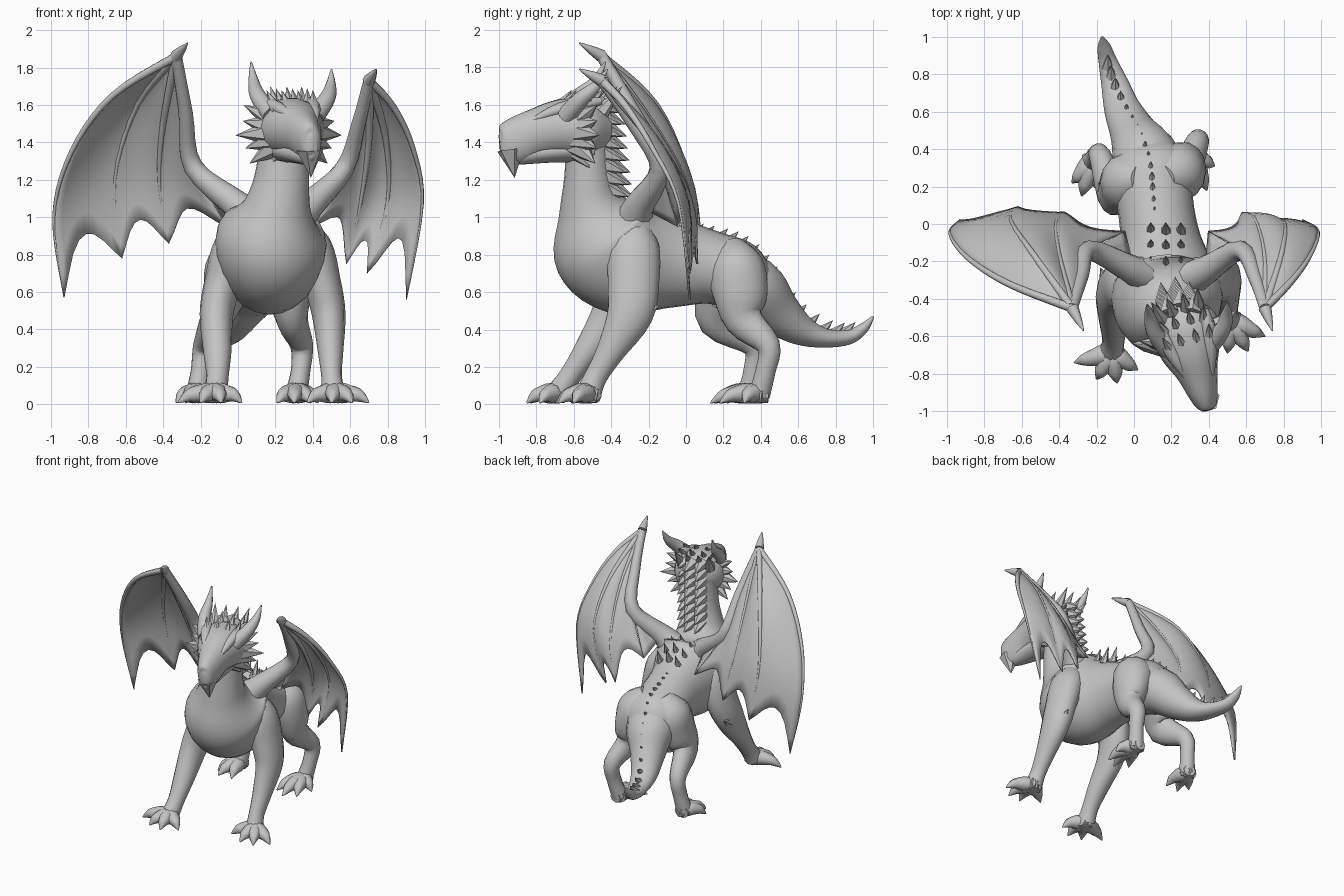
import bpy, bmesh, math
from mathutils import Vector, Matrix

old = bpy.data.objects.get("Cube")
if old:
    bpy.data.objects.remove(old, do_unlink=True)

skin = bpy.data.materials.new("grey_skin")
skin.use_nodes = True
GREY = (0.55, 0.55, 0.55, 1)
skin.diffuse_color = GREY
skin.node_tree.nodes["Principled BSDF"].inputs["Base Color"].default_value = GREY


def finish(name, bm, angle=50):
    """Turn a bmesh into a smooth-shaded object."""
    bmesh.ops.recalc_face_normals(bm, faces=bm.faces)
    mesh = bpy.data.meshes.new(name)
    bm.to_mesh(mesh)
    bm.free()
    for poly in mesh.polygons:
        poly.use_smooth = True
    mesh.set_sharp_from_angle(angle=math.radians(angle))
    mesh.materials.append(skin)
    obj = bpy.data.objects.new(name, mesh)
    bpy.context.collection.objects.link(obj)
    return obj


def along(points, t):
    """Point at t (0 to 1) on a smooth curve through the given points."""
    last = len(points) - 1
    i = min(int(t * last), last - 1)
    u = t * last - i
    a, b, c, d = (Vector(points[max(0, min(last, i + k))]) for k in (-1, 0, 1, 2))
    return b + ((c - a) + ((a * 2 - b * 5 + c * 4 - d) + (b * 3 - a - c * 3 + d) * u) * u) * (u / 2)


def tubes(name, chains, sides=14, steps=4):
    """Loft oval rings along chains of (x, y, z, half width, half depth)."""
    bm = bmesh.new()
    for rows in chains:
        count = steps * (len(rows) - 1)
        path = [along(rows, i / count) for i in range(count + 1)]
        rings = []
        for i, p in enumerate(path):
            centre = Vector(p[:3])
            tangent = Vector(path[min(i + 1, count)][:3]) - Vector(path[max(i - 1, 0)][:3])
            tangent.normalize()
            side = Vector((1, 0, 0))
            side = (side - tangent * side.dot(tangent)).normalized()
            up = tangent.cross(side)
            w, h = max(p[3], 0.003), max(p[4], 0.003)
            ring = []
            for k in range(sides):
                a = math.tau * k / sides
                ring.append(bm.verts.new(centre + side * w * math.cos(a) + up * h * math.sin(a)))
            rings.append(ring)
        for r, s in zip(rings, rings[1:]):
            for k in range(sides):
                n = (k + 1) % sides
                bm.faces.new((r[k], r[n], s[n], s[k]))
        bm.faces.new(rings[0])
        bm.faces.new(rings[-1])
    return finish(name, bm)


def spikes(name, items):
    """Cones given as (base, tip, radius)."""
    bm = bmesh.new()
    for base, tip, radius in items:
        base, tip = Vector(base), Vector(tip)
        turn = (tip - base).to_track_quat("Z", "Y").to_matrix().to_4x4()
        bmesh.ops.create_cone(bm, cap_ends=True, segments=6, radius1=radius, radius2=0,
                              depth=(tip - base).length,
                              matrix=Matrix.Translation((base + tip) / 2) @ turn)
    return finish(name, bm)


def membrane(name, rays, scallop=0.17, sag=0.05, rows=12, cols=8):
    """Skin stretched between neighbouring rays, with scalloped ends."""
    bm = bmesh.new()
    for a, b in zip(rays, rays[1:]):
        grid = []
        for i in range(rows + 1):
            line = []
            for j in range(cols + 1):
                s = j / cols
                arch = 4 * s * (1 - s)
                t = i / rows * (1 - scallop * arch)
                p = along(a, t).lerp(along(b, t), s)
                p.y += sag * arch * t * (1 - t) * 2
                line.append(bm.verts.new(p))
            grid.append(line)
        for r, q in zip(grid, grid[1:]):
            for j in range(cols):
                bm.faces.new((r[j], r[j + 1], q[j + 1], q[j]))
    bmesh.ops.remove_doubles(bm, verts=bm.verts, dist=0.001)
    obj = finish(name, bm)
    solid = obj.modifiers.new("thickness", "SOLIDIFY")
    solid.thickness = 0.012
    solid.offset = 0


# Torso flowing up into the neck, and the tail
tubes("body", [[(.09, .43, .61, .1, .08), (.1, .3, .68, .23, .18), (.11, .14, .73, .205, .195),
                (.14, -.08, .76, .215, .25), (.17, -.3, .8, .28, .33), (.18, -.43, .9, .29, .32),
                (.21, -.5, 1.05, .185, .185), (.235, -.52, 1.22, .145, .13),
                (.25, -.52, 1.45, .13, .12)]], sides=24, steps=5)
tubes("tail", [[(.1, .2, .68, .18, .17), (.06, .36, .62, .18, .17), (0, .48, .5, .13, .13),
                (-.06, .61, .4, .1, .085), (-.1, .74, .355, .075, .052), (-.14, .87, .36, .05, .04),
                (-.16, .95, .41, .035, .028), (-.17, 1, .47, .006, .006)]], sides=18)

# Head, lower jaw and hooked beak
tubes("head", [[(.24, -.42, 1.46, .1, .11), (.27, -.54, 1.47, .185, .165), (.3, -.67, 1.475, .165, .155),
                (.34, -.8, 1.45, .11, .13), (.37, -.9, 1.41, .08, .125),
                (.39, -.965, 1.385, .055, .105), (.395, -.993, 1.38, .025, .06)]], sides=18)
tubes("jaw", [[(.26, -.52, 1.37, .14, .08), (.31, -.72, 1.35, .1, .06), (.36, -.88, 1.33, .06, .05),
               (.38, -.93, 1.32, .03, .035)]])
spikes("beak_tip", [((.385, -.935, 1.36), (.39, -.915, 1.21), .075)])

# Local axes of the turned head
HEAD = Vector((.27, -.55, 1.46))
FORWARD = Vector((.3, -.95, 0)).normalized()
ACROSS = Vector((-FORWARD.y, FORWARD.x, 0))


def on_head(x, f, z):
    return HEAD + ACROSS * x + FORWARD * f + Vector((0, 0, z))


brows, frill, crest = [], [], []
for s in (-1, 1):
    brows.append([(*on_head(s * x, f, z), r, r) for x, f, z, r in
                  ((.06, .3, .06, .01), (.09, .18, .11, .032), (.12, .05, .14, .04), (.13, -.06, .16, .02))])
    for k in range(7):
        a = math.radians(-62 + 19 * k)
        reach = .3 if k % 2 else .265
        c, d = math.cos(a), math.sin(a)
        frill.append((on_head(s * .12 * c, .06, .11 * d), on_head(s * reach * c, 0, .85 * reach * d), .07))
for x in (-.1, -.035, .035, .1):
    for k in range(3):
        f = .13 - .1 * k
        crest.append((on_head(x, f, .1), on_head(x * 1.3, f - .11, .22 + .01 * k), .045))
tubes("brows", brows, sides=8)
spikes("cheek_frill", frill)
spikes("head_crest", crest)
tubes("horns", [[(.41, -.64, 1.54, .055, .055), (.475, -.56, 1.63, .045, .045),
                 (.495, -.48, 1.7, .03, .03), (.5, -.42, 1.79, .004, .004)],
                [(.18, -.67, 1.55, .055, .055), (.11, -.58, 1.64, .045, .045),
                 (.085, -.49, 1.72, .03, .03), (.07, -.43, 1.83, .004, .004)]], sides=10)

# Mane down the back of the neck
mane = []
for k in range(8):
    t = k / 7
    for x in (-.06, 0, .06):
        base = Vector((.25 - .03 * t + x, -.44 + .05 * t - abs(x) * .5, 1.6 - .45 * t))
        mane.append((base, base + Vector((x * .3, .11, -.04)), .055))
spikes("neck_mane", mane)

# Ridge along rump and tail, and short spines between the wings
ridge = [(.11, .05, .92), (.1, .18, .895), (.09, .29, .855), (.06, .4, .755),
         (.02, .49, .625), (-.04, .6, .49), (-.1, .74, .405), (-.14, .86, .395), (-.16, .94, .435)]
spikes("tail_ridge", [(along(ridge, k / 16) - Vector((0, .02, .02)),
                       along(ridge, k / 16) + Vector((0, .045, .045)), .035) for k in range(15)])
spikes("back_spines", [((.17 + x, y, .98 - y * .25 - abs(x) * .4), (.17 + x, y + .05, 1.1 - y * .25 - abs(x) * .4), .03)
                       for y in (-.22, -.13, -.04) for x in (-.08, 0, .08)])

# Legs, with shoulders and thighs tapering into the body
tubes("front_leg_left", [[(.3, -.27, .98, .06, .06), (.39, -.28, .84, .11, .14), (.45, -.28, .65, .1, .14),
                          (.485, -.3, .48, .09, .125), (.495, -.405, .28, .068, .077),
                          (.5, -.48, .15, .055, .062), (.51, -.52, .06, .065, .07)]])
tubes("front_leg_right", [[(.06, -.3, .98, .06, .06), (-.02, -.33, .84, .11, .14), (-.08, -.33, .65, .1, .14),
                           (-.115, -.39, .48, .09, .12), (-.11, -.53, .28, .075, .075),
                           (-.11, -.62, .15, .06, .06), (-.12, -.68, .06, .065, .07)]])
tubes("hind_leg_left", [[(.15, .24, .84, .08, .08), (.22, .27, .73, .15, .15), (.27, .29, .59, .12, .15),
                         (.29, .31, .45, .085, .105), (.34, .44, .315, .062, .065),
                         (.335, .425, .18, .052, .055), (.31, .39, .05, .06, .06)]])
tubes("hind_leg_right", [[(.05, .24, .84, .08, .08), (-.02, .23, .73, .15, .15), (-.07, .2, .59, .12, .15),
                          (-.12, .18, .45, .085, .115), (-.18, .36, .315, .06, .065),
                          (-.2, .36, .18, .052, .055), (-.22, .33, .05, .06, .06)]])
spikes("elbow_spurs", [((.49, -.28, .46), (.5, -.14, .53), .08), ((-.13, -.37, .46), (-.18, -.23, .53), .07)])


def foot(name, x, y, tips):
    """Clawed toes spreading from an ankle, plus a blunt heel."""
    toes = []
    for tx, ty in tips:
        toes.append([(x + (tx - x) * t, y + (ty - y) * t, z, r, r * .95) for t, z, r in
                     ((-.3, .05, .045), (.2, .06, .058), (.6, .052, .042), (.78, .038, .03), (1, .008, .004))])
    tubes(name, toes, sides=8, steps=3)


foot("front_foot_left", .52, -.52, [(.37, -.61), (.5, -.69), (.61, -.68), (.7, -.6)])
foot("front_foot_right", -.12, -.69, [(-.32, -.74), (-.2, -.83), (-.09, -.85), (.02, -.78)])
foot("hind_foot_left", .31, .37, [(.21, .19), (.3, .13), (.39, .18), (.43, .31)])
foot("hind_foot_right", -.22, .33, [(-.33, .22), (-.28, .15), (-.17, .16)])


def wing(side, root, shoulder, forearm, fingers, claw):
    """Arm, finger bones, webbing and wrist claw; forearm runs wrist, middle, elbow, flank."""
    wrist, middle, elbow, flank = forearm
    arm = zip((root, shoulder, elbow, middle, wrist), (.12, .08, .052, .038, .03))
    tubes("wing_arm_" + side, [[(*p, r, r) for p, r in arm]], sides=12)
    rays = [[wrist] + f for f in fingers]
    bones = []
    for ray in rays:
        last = len(ray) - 1
        bones.append([(*p, .024 - .021 * i / last, .024 - .021 * i / last) for i, p in enumerate(ray)])
    tubes("wing_fingers_" + side, bones, sides=8, steps=5)
    membrane("wing_web_" + side, rays + [forearm])
    membrane("wing_root_web_" + side, [[elbow, flank], [elbow, shoulder]], scallop=0, sag=0, rows=5, cols=3)
    tubes("wing_claw_" + side, [[(*wrist, .035, .035), (*Vector(wrist).lerp(Vector(claw), .5), .022, .022),
                                 (*claw, .004, .004)]], sides=8)


wing("right", (.1, -.28, .96), (0, -.25, 1.06),
     [(-.33, -.45, 1.86), (-.28, -.28, 1.56), (-.24, -.14, 1.27), (-.05, -.04, .94)],
     [[(-.67, -.32, 1.65), (-.89, -.18, 1.35), (-.985, -.05, 1), (-.93, .02, .57)],
      [(-.54, -.16, 1.6), (-.66, .02, 1.2), (-.62, .09, .78)],
      [(-.4, -.18, 1.5), (-.42, 0, 1.18), (-.37, .06, .86)]],
     (-.27, -.57, 1.93))
wing("left", (.28, -.28, .96), (.38, -.25, 1.06),
     [(.7, -.45, 1.73), (.645, -.28, 1.5), (.57, -.14, 1.26), (.4, -.04, .95)],
     [[(.83, -.32, 1.59), (.935, -.18, 1.37), (.985, -.04, 1.07), (.9, .02, .56)],
      [(.79, -.16, 1.42), (.8, .01, 1.08), (.69, .02, .7)],
      [(.7, -.18, 1.4), (.65, .02, 1.05), (.58, .06, .75)]],
     (.74, -.57, 1.79))
